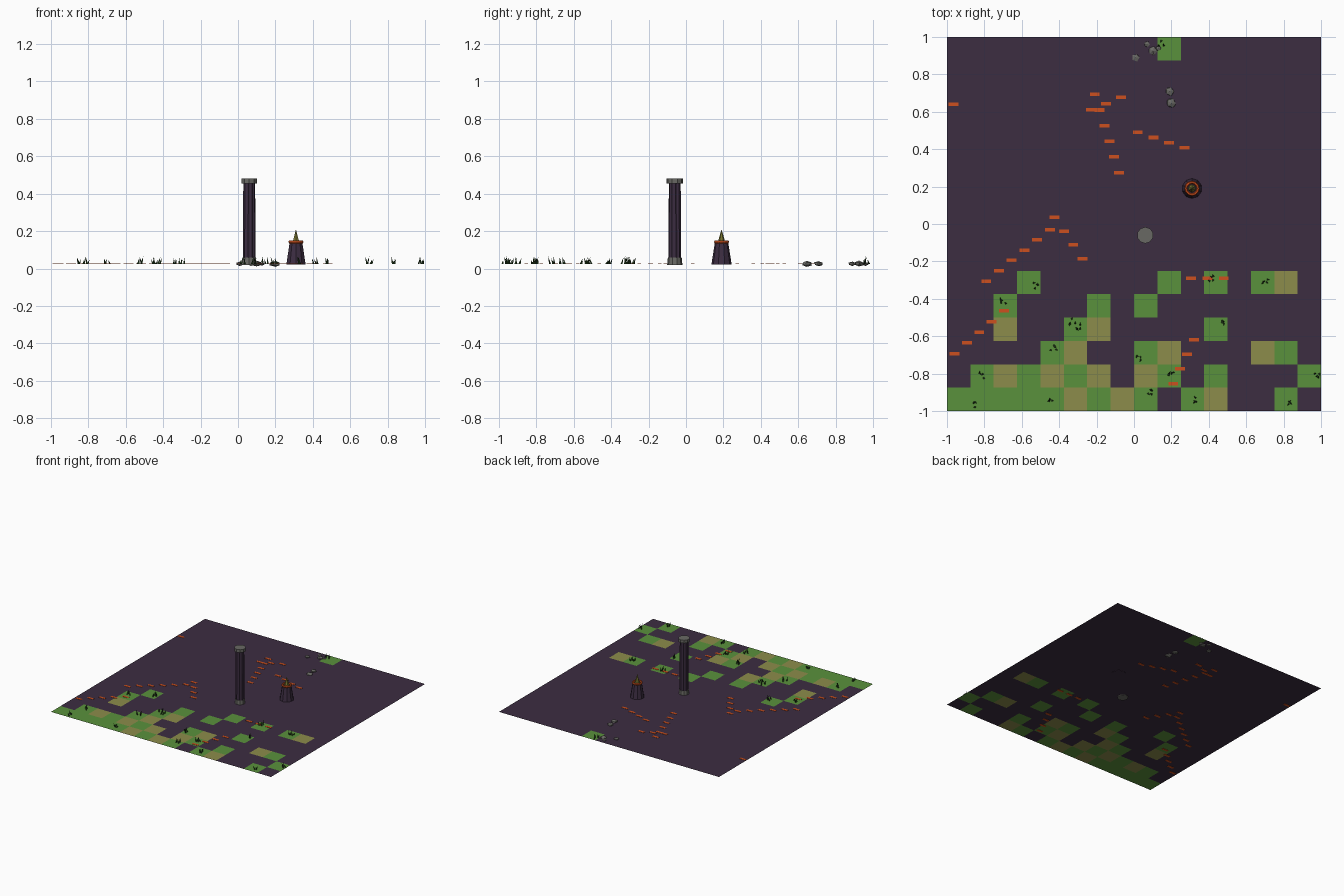
import bpy, bmesh, random
from math import pi, sin, cos
from mathutils import Vector, Matrix

random.seed(4)
if "Cube" in bpy.data.objects:
    bpy.data.objects.remove(bpy.data.objects["Cube"], do_unlink=True)

GROUND = 0.025


def material(name, r, g, b):
    m = bpy.data.materials.new(name)
    m.use_nodes = True
    m.diffuse_color = (r, g, b, 1)
    bsdf = next(n for n in m.node_tree.nodes if n.type == "BSDF_PRINCIPLED")
    bsdf.inputs["Base Color"].default_value = (r, g, b, 1)
    return m


PURPLE = material("dark purple stone", .045, .026, .053)
GREEN = material("grass green", .102, .283, .045)
TAN = material("dry earth", .262, .262, .07)
ORANGE = material("ember orange", .61, .08, .013)
GREY = material("grey stone", .141, .141, .127)
BLADE = material("dark grass", .018, .05, .013)
OLIVE = material("olive flame", .18, .17, .03)


def finish(name, bm, *mats):
    mesh = bpy.data.meshes.new(name)
    bm.to_mesh(mesh)
    bm.free()
    for m in mats:
        mesh.materials.append(m)
    obj = bpy.data.objects.new(name, mesh)
    bpy.context.collection.objects.link(obj)
    return obj


def drum(name, mat, x, y, z0, z1, r0, r1, sides=8, flute=1.0):
    """Upright tapered prism; flute < 1 pulls in every second corner."""
    bm = bmesh.new()
    rings = []
    for z, r in ((z0, r0), (z1, r1)):
        ring = []
        for i in range(sides):
            a = 2 * pi * (i + .5) / sides
            k = r * (flute if i % 2 else 1)
            ring.append(bm.verts.new((x + k * cos(a), y + k * sin(a), z)))
        rings.append(ring)
    low, high = rings
    for i in range(sides):
        j = (i + 1) % sides
        bm.faces.new((low[i], low[j], high[j], high[i]))
    bm.faces.new(low[::-1])
    bm.faces.new(high)
    return finish(name, bm, mat)


# Ground: tile sheet coloured from a map, front row first
TILES = {0: "GGGGGTGTG.GT..G.", 1: ".GTGTGT.TG.G...G", 2: "....GT..GT...TG.",
         3: "..T..GT....G....", 4: "..G...G.G.......", 5: "...G.....G.G.GT.",
         15: ".........G......"}
bm = bmesh.new()
bmesh.ops.create_grid(bm, x_segments=16, y_segments=16, size=1,
                      matrix=Matrix.Translation((0, 0, GROUND)))
for f in bm.faces:
    c = f.calc_center_median()
    row, col = int((c.y + 1) * 8), int((c.x + 1) * 8)
    f.material_index = ".GT".index(TILES.get(row, "." * 16)[col])
finish("ground", bm, PURPLE, GREEN, TAN)

# Glowing dashes, laid in evenly spaced runs
RUNS = [((-.07, .677), (-.23, .61), 3), ((-.21, .693), (-.08, .275), 6),
        ((.02, .49), (.27, .407), 4), ((-.425, .035), (-.275, -.185), 4),
        ((-.45, -.03), (-.79, -.305), 6), ((-.695, -.465), (-.96, -.693), 5),
        ((.305, -.29), (.48, -.29), 3), ((.32, -.618), (.21, -.853), 4),
        ((-.965, .64), (-.965, .64), 1)]
bm = bmesh.new()
for start, end, count in RUNS:
    for i in range(count):
        p = Vector(start).lerp(Vector(end), i / max(count - 1, 1))
        bmesh.ops.create_cube(bm, size=1, matrix=Matrix.Translation((p.x, p.y, GROUND))
                              @ Matrix.Diagonal((.053, .019, .004, 1)))
finish("ember_dashes", bm, ORANGE)

# Column: grey base and cap, fluted shaft
CX, CY = .06, -.06
drum("column_base", GREY, CX, CY, .018, .058, .041, .037, 10)
drum("column_shaft", PURPLE, CX, CY, .05, .46, .035, .032, 20, .86)
drum("column_cap", GREY, CX, CY, .455, .48, .044, .044, 10)

# Brazier: tapered plinth, ember rim and pointed flame
BX, BY = .31, .19
drum("brazier_plinth", PURPLE, BX, BY, .022, .137, .054, .036, 10)
bpy.ops.mesh.primitive_torus_add(major_radius=.033, minor_radius=.008, major_segments=12,
                                 minor_segments=6, location=(BX, BY, .142))
rim = bpy.context.object
rim.name = "brazier_rim"
rim.data.materials.append(ORANGE)
bpy.ops.mesh.primitive_cone_add(vertices=6, radius1=.022, radius2=0, depth=.075,
                                location=(BX, BY, .172))
flame = bpy.context.object
flame.name = "brazier_flame"
flame.data.materials.append(OLIVE)

# Rocks: squashed, jittered low-poly lumps sunk into the ground
ROCKS = [(.01, .89, .022), (.1, .925, .026), (.07, .96, .017), (.13, .94, .015),
         (.19, .71, .026), (.2, .645, .029)]
bm = bmesh.new()
for x, y, r in ROCKS:
    made = bmesh.ops.create_icosphere(bm, subdivisions=1, radius=r)["verts"]
    for v in made:
        v.co *= random.uniform(.8, 1.15)
        v.co = Vector((x + v.co.x, y + v.co.y, max(.001, GROUND + v.co.z * .6)))
finish("rocks", bm, GREY)

# Grass tufts: a few leaning three-sided blades in each
TUFTS = [(-.53, -.33), (-.7, -.42), (-.33, -.52), (-.3, -.55), (-.43, -.665), (.03, -.72),
         (-.81, -.81), (-.85, -.965), (-.45, -.955), (.085, -.9), (.2, -.8), (.32, -.945),
         (.84, -.96), (.98, -.815), (.465, -.52), (.42, -.295), (.7, -.3), (.145, .965)]
bm = bmesh.new()
for x, y in TUFTS:
    for n in range(4):
        turn = random.uniform(0, 2 * pi)
        foot = Vector((x + random.uniform(-.016, .016), y + random.uniform(-.016, .016), GROUND))
        tip = foot + Vector((.012 * cos(turn), .012 * sin(turn), random.uniform(.02, .042)))
        base = [bm.verts.new(foot + Vector((.006 * cos(turn + k * 2 * pi / 3),
                                            .006 * sin(turn + k * 2 * pi / 3), 0)))
                for k in range(3)]
        top = bm.verts.new(tip)
        for k in range(3):
            bm.faces.new((base[k], base[(k + 1) % 3], top))
finish("grass_tufts", bm, BLADE)
